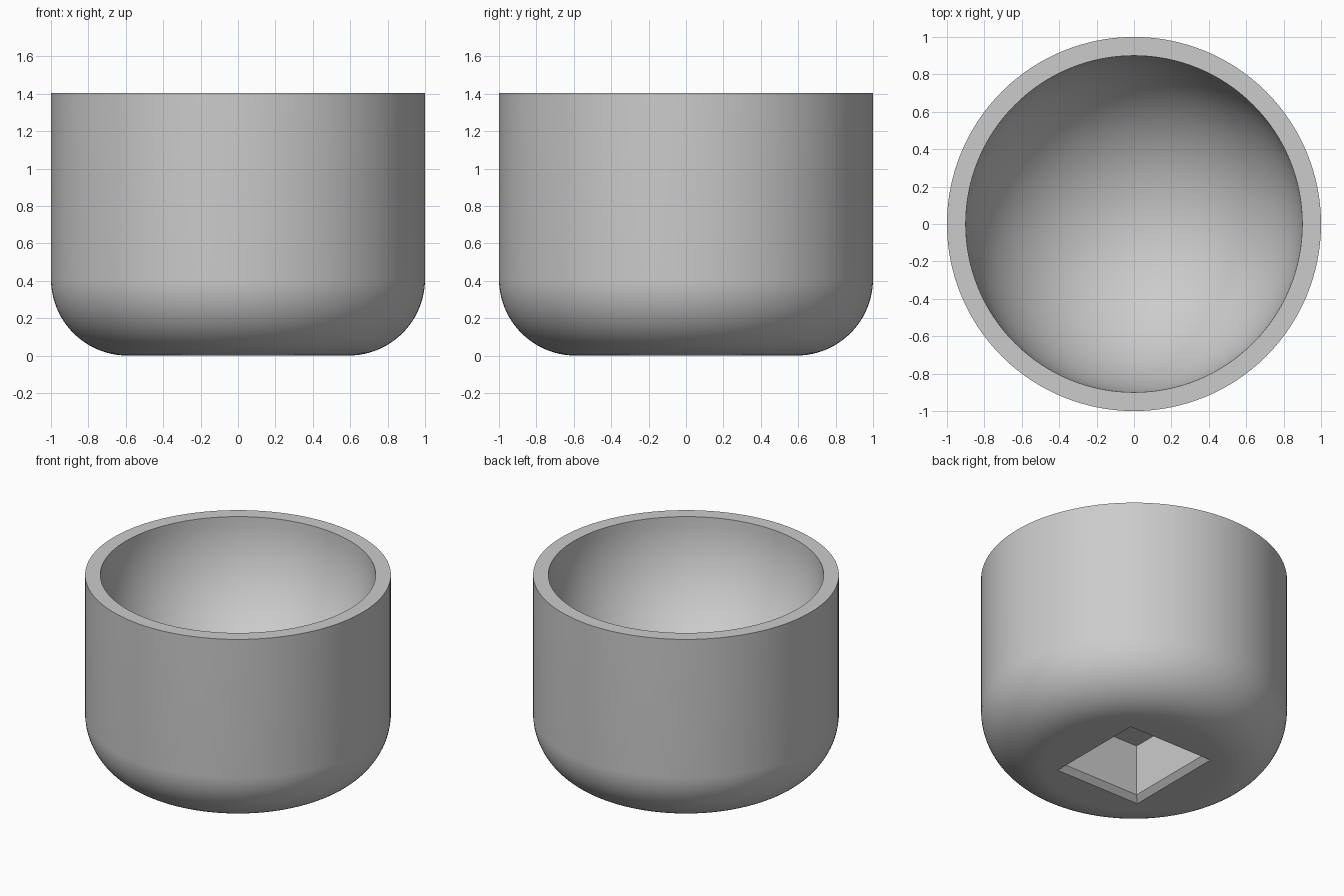
import bpy
import bmesh
from math import cos, sin, pi, radians

HEIGHT, RADIUS, WALL = 1.405, 1.0, 0.1
FILLET = 0.41
BOWL = RADIUS - WALL
STEPS, SIDES = 24, 128

default = bpy.data.objects.get("Cube")
if default:
    bpy.data.objects.remove(default, do_unlink=True)


def make_object(name, bm):
    bmesh.ops.recalc_face_normals(bm, faces=bm.faces)
    mesh = bpy.data.meshes.new(name)
    bm.to_mesh(mesh)
    bm.free()
    obj = bpy.data.objects.new(name, mesh)
    bpy.context.collection.objects.link(obj)
    return obj


def arc(cx, cz, r, start, end):
    angles = [start + (end - start) * i / STEPS for i in range(STEPS + 1)]
    return [(cx + r * cos(a), cz + r * sin(a)) for a in angles]


# Cup body: rounded base, straight wall, flat rim and hemispherical bowl
profile = [(0, 0)]
profile += arc(RADIUS - FILLET, FILLET, FILLET, -pi / 2, 0)
profile += [(RADIUS, HEIGHT)]
profile += arc(0, HEIGHT, BOWL, 0, -pi / 2)
bm = bmesh.new()
verts = [bm.verts.new((x, 0, z)) for x, z in profile]
edges = [bm.edges.new(pair) for pair in zip(verts, verts[1:])]
bmesh.ops.spin(bm, geom=verts + edges, cent=(0, 0, 0), axis=(0, 0, 1),
               angle=2 * pi, steps=SIDES, use_duplicate=False)
bmesh.ops.remove_doubles(bm, verts=bm.verts, dist=0.0005)
cup = make_object("cup_body", bm)

# Socket cutter: rectangular pocket with a chamfered mouth
HALF_X, HALF_Y, CHAMFER = 0.34, 0.372, 0.037
SOCKET_TOP = HEIGHT - BOWL - WALL
bm = bmesh.new()
rings = []
for z, grow in ((-CHAMFER, CHAMFER), (CHAMFER, -CHAMFER), (SOCKET_TOP, -CHAMFER)):
    rings.append([bm.verts.new((sx * (HALF_X + grow), sy * (HALF_Y + grow), z))
                  for sx, sy in ((-1, -1), (1, -1), (1, 1), (-1, 1))])
for low, high in zip(rings, rings[1:]):
    for i in range(4):
        j = (i + 1) % 4
        bm.faces.new((low[i], low[j], high[j], high[i]))
bm.faces.new(rings[0])
bm.faces.new(rings[-1])
cutter = make_object("socket_cutter", bm)
cutter.hide_render = True

# Cut the socket into the underside
cut = cup.modifiers.new("socket", 'BOOLEAN')
cut.operation = 'DIFFERENCE'
cut.solver = 'EXACT'
cut.object = cutter
bpy.ops.object.select_all(action='DESELECT')
cup.select_set(True)
bpy.context.view_layer.objects.active = cup
bpy.ops.object.modifier_apply(modifier=cut.name)
bpy.data.objects.remove(cutter, do_unlink=True)

# Single plain grey
grey = bpy.data.materials.new("light_grey")
grey.use_nodes = True
colour = (0.6, 0.6, 0.6, 1)
grey.diffuse_color = colour
grey.node_tree.nodes["Principled BSDF"].inputs["Base Color"].default_value = colour
cup.data.materials.clear()
cup.data.materials.append(grey)

bpy.ops.object.shade_smooth_by_angle(angle=radians(30))
